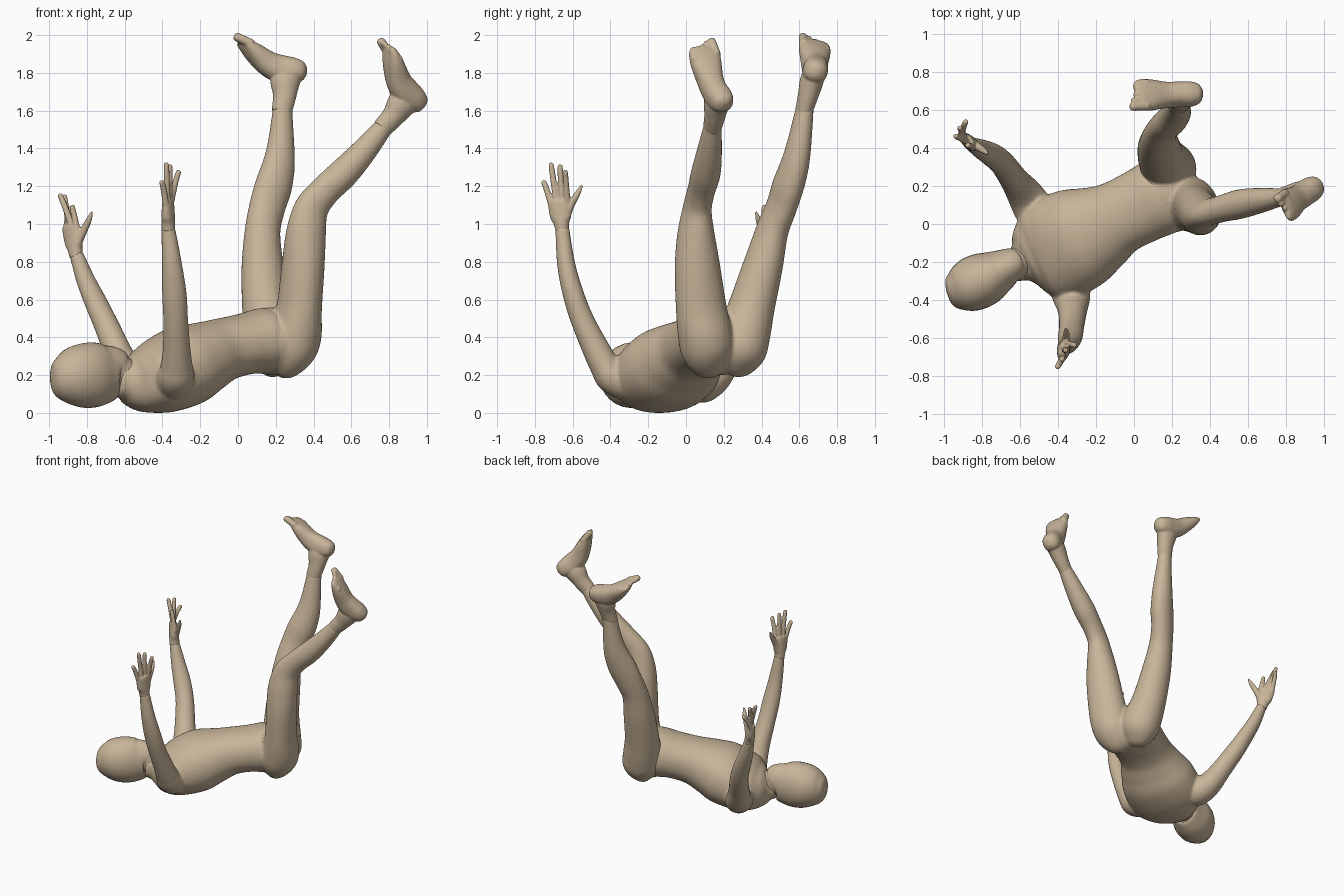
import bpy, bmesh, math
from mathutils import Vector as V

LATERAL = V((-0.42, 0.9, 0))      # body's right-to-left direction
TAN = bpy.data.materials.new("tan")
TAN.diffuse_color = (.58, .46, .32, 1)


def spline(p, t):
    """Catmull-Rom through tuples of equal length."""
    i = min(int(t), len(p) - 2)
    f = t - i
    a, b, c, d = p[max(i - 1, 0)], p[i], p[i + 1], p[min(i + 2, len(p) - 1)]
    return [0.5 * (2 * q + (r - o) * f + (2 * o - 5 * q + 4 * r - s) * f * f
                   + (3 * q - o - 3 * r + s) * f ** 3) for o, q, r, s in zip(a, b, c, d)]


def loft(bm, stations, ref=LATERAL, n=28, steps=6, power=2.0):
    """Oval skin through (x, y, z, half width, half depth); width follows ref."""
    count = (len(stations) - 1) * steps
    pts = [spline(stations, k / steps) for k in range(count + 1)]
    rings = []
    for k, p in enumerate(pts):
        t = (V(pts[min(k + 1, count)][:3]) - V(pts[max(k - 1, 0)][:3])).normalized()
        u = (ref - t * ref.dot(t)).normalized()
        w = t.cross(u)
        ring = []
        for j in range(n):
            c, s = math.cos(2 * math.pi * j / n), math.sin(2 * math.pi * j / n)
            c = math.copysign(abs(c) ** (2 / power), c)
            s = math.copysign(abs(s) ** (2 / power), s)
            ring.append(bm.verts.new(V(p[:3]) + u * c * max(p[3], .002) + w * s * max(p[4], .002)))
        rings.append(ring)
    for r, q in zip(rings, rings[1:]):
        for j in range(n):
            bm.faces.new((r[j], r[(j + 1) % n], q[(j + 1) % n], q[j]))
    bm.faces.new(rings[0][::-1])
    bm.faces.new(rings[-1])


def finish(bm, name, voxel=0, smooth=4):
    bmesh.ops.recalc_face_normals(bm, faces=bm.faces)
    me = bpy.data.meshes.new(name)
    bm.to_mesh(me)
    bm.free()
    me.materials.append(TAN)
    me.polygons.foreach_set("use_smooth", [True] * len(me.polygons))
    ob = bpy.data.objects.new(name, me)
    bpy.context.collection.objects.link(ob)
    if voxel:                      # fuse overlapping lofts into one skin
        m = ob.modifiers.new("fuse", 'REMESH')
        m.mode, m.voxel_size, m.use_smooth_shade = 'VOXEL', voxel, True
        m = ob.modifiers.new("soften", 'SMOOTH')
        m.factor, m.iterations = 0.5, smooth


def hand(name, wrist, knuckle, width, tips, thumb):
    bm = bmesh.new()
    wrist, knuckle, width = V(wrist), V(knuckle), V(width).normalized()
    mid = wrist.lerp(knuckle, .5)
    loft(bm, [(*wrist, .036, .036), (*wrist.lerp(knuckle, .25), .042, .036),
              (*mid, .058, .034), (*knuckle, .06, .027),
              (*wrist.lerp(knuckle, 1.08), .048, .014)], width)
    for k, tip in enumerate(tips):
        a = knuckle + width * (-.043 + .029 * k) - (knuckle - wrist) * .15
        b = V(tip)
        bend = a.lerp(b, .55) + (knuckle - wrist) * .08
        loft(bm, [(*a, .018, .018), (*bend, .016, .016),
                  (*bend.lerp(b, .85), .014, .014), (*b, .006, .006)], width, 12, 4)
    loft(bm, [(*p, r, r) for p, r in zip(thumb, (.026, .021, .016, .006))], width, 12, 4)
    finish(bm, name, .005, 3)


def foot(name, ankle, toe_dir, sole_dir, inner):
    bm = bmesh.new()
    o, u = V(ankle), V(toe_dir).normalized()
    n = V(sole_dir)
    n = (n - u * n.dot(u)).normalized()
    w = n.cross(u) * inner
    P = lambda a, b, c=0: o + u * a + n * b + w * c
    # ankle, then heel-to-ball body, then toes
    loft(bm, [(*P(-.005, -.03), .046, .054), (*P(.01, .06), .054, .062),
              (*P(.035, .14), .062, .08), (*P(.045, .22), .05, .075)], w)
    loft(bm, [(*P(-.055, .228), .015, .02), (*P(-.035, .222), .05, .05),
              (*P(.01, .208), .066, .068), (*P(.08, .192, -.006), .066, .074),
              (*P(.15, .194, -.006), .07, .066), (*P(.24, .222, -.004), .084, .05),
              (*P(.30, .243, .0), .084, .03), (*P(.33, .25, .004), .066, .014)], w, power=2.3)
    for k in range(5):
        c, l, r = .062 - .032 * k, .376 - .007 * k - .004 * k * k, .024 if k == 0 else .017
        loft(bm, [(*P(.27, .245, c), r, r), (*P(l - .025, .25, c), r, r),
                  (*P(l - .006, .252, c), r * .8, r * .8), (*P(l, .253, c), .004, .004)], w, 12, 4)
    finish(bm, name, .006, 4)


# head and neck
bm = bmesh.new()
loft(bm, [(-.99, -.355, .19, .01, .01), (-.977, -.352, .19, .07, .078),
          (-.93, -.342, .19, .115, .128), (-.86, -.32, .195, .142, .162),
          (-.78, -.285, .20, .14, .173), (-.71, -.248, .21, .114, .16),
          (-.66, -.222, .22, .095, .13), (-.625, -.21, .205, .085, .102),
          (-.56, -.185, .18, .084, .088), (-.46, -.14, .18, .08, .08)])
finish(bm, "head")

# torso with arms
bm = bmesh.new()
loft(bm, [(-.645, -.228, .172, .083, .085), (-.60, -.208, .168, .10, .10),
          (-.555, -.185, .165, .18, .14), (-.49, -.158, .17, .255, .172),
          (-.40, -.125, .197, .28, .20), (-.28, -.07, .25, .27, .213),
          (-.18, -.02, .295, .232, .19), (-.08, .035, .335, .197, .167),
          (.04, .095, .365, .197, .162), (.14, .145, .382, .205, .173),
          (.22, .185, .39, .19, .15)], power=2.15, n=40)
loft(bm, [(-.37, -.22, .16, .06, .06), (-.345, -.31, .17, .10, .105),
          (-.33, -.385, .195, .096, .10), (-.325, -.43, .25, .08, .085),
          (-.325, -.48, .345, .072, .073), (-.33, -.548, .49, .062, .066),
          (-.337, -.597, .63, .056, .065), (-.35, -.635, .79, .048, .053),
          (-.37, -.655, .98, .037, .037)], V((0, 1, 0)))
loft(bm, [(-.48, -.02, .15, .06, .06), (-.525, .07, .155, .10, .105),
          (-.56, .13, .18, .096, .10), (-.59, .175, .225, .085, .09),
          (-.63, .23, .31, .074, .076), (-.695, .32, .46, .065, .067),
          (-.75, .365, .58, .056, .064), (-.805, .395, .70, .048, .053),
          (-.856, .42, .84, .037, .037)], V((.7, -.7, 0)))
finish(bm, "torso_and_arms", .01, 4)

# pelvis and legs fused together
bm = bmesh.new()
loft(bm, [(.07, .115, .37, .17, .13), (.13, .14, .38, .206, .172),
          (.20, .178, .378, .222, .178), (.26, .205, .385, .20, .15),
          (.30, .22, .39, .14, .10)])
loft(bm, [(.215, .165, .21, .04, .03), (.24, .145, .25, .105, .085),
          (.275, .118, .33, .142, .133), (.305, .10, .42, .145, .138),
          (.325, .08, .56, .138, .116), (.345, .06, .78, .122, .112),
          (.36, .053, .95, .097, .108), (.388, .06, 1.08, .073, .095),
          (.46, .08, 1.175, .071, .083), (.56, .105, 1.27, .078, .081),
          (.67, .125, 1.39, .066, .068), (.78, .142, 1.525, .046, .05)])
loft(bm, [(.18, .225, .21, .04, .03), (.188, .25, .25, .105, .085),
          (.19, .282, .33, .142, .14), (.17, .312, .43, .138, .138),
          (.145, .35, .57, .122, .125), (.13, .408, .78, .104, .113),
          (.13, .455, .96, .085, .097), (.155, .505, 1.09, .077, .10),
          (.188, .54, 1.20, .079, .103), (.215, .575, 1.31, .073, .09),
          (.228, .60, 1.43, .063, .072), (.236, .63, 1.62, .046, .052)])
finish(bm, "legs", .011, 5)

# hands
hand("right_hand", (-.37, -.655, .965), (-.37, -.672, 1.12), (.25, 1, 0),
     [(-.405, -.757, 1.23), (-.38, -.716, 1.325), (-.36, -.667, 1.315), (-.312, -.64, 1.285)],
     [(-.37, -.645, 1.02), (-.36, -.61, 1.10), (-.357, -.575, 1.16), (-.36, -.55, 1.205)])
hand("left_hand", (-.855, .42, .825), (-.885, .443, .985), (.7, -.7, 0),
     [(-.885, .545, 1.09), (-.92, .51, 1.155), (-.945, .465, 1.16), (-.88, .415, 1.10)],
     [(-.855, .425, .89), (-.82, .405, .96), (-.79, .385, 1.02), (-.773, .37, 1.065)])

# feet
foot("left_foot", (.236, .63, 1.62), (-.93, -.05, .36), (.36, .28, .93), 1)
foot("right_foot", (.78, .142, 1.525), (-.53, -.33, .78), (.72, .2, .6), -1)
